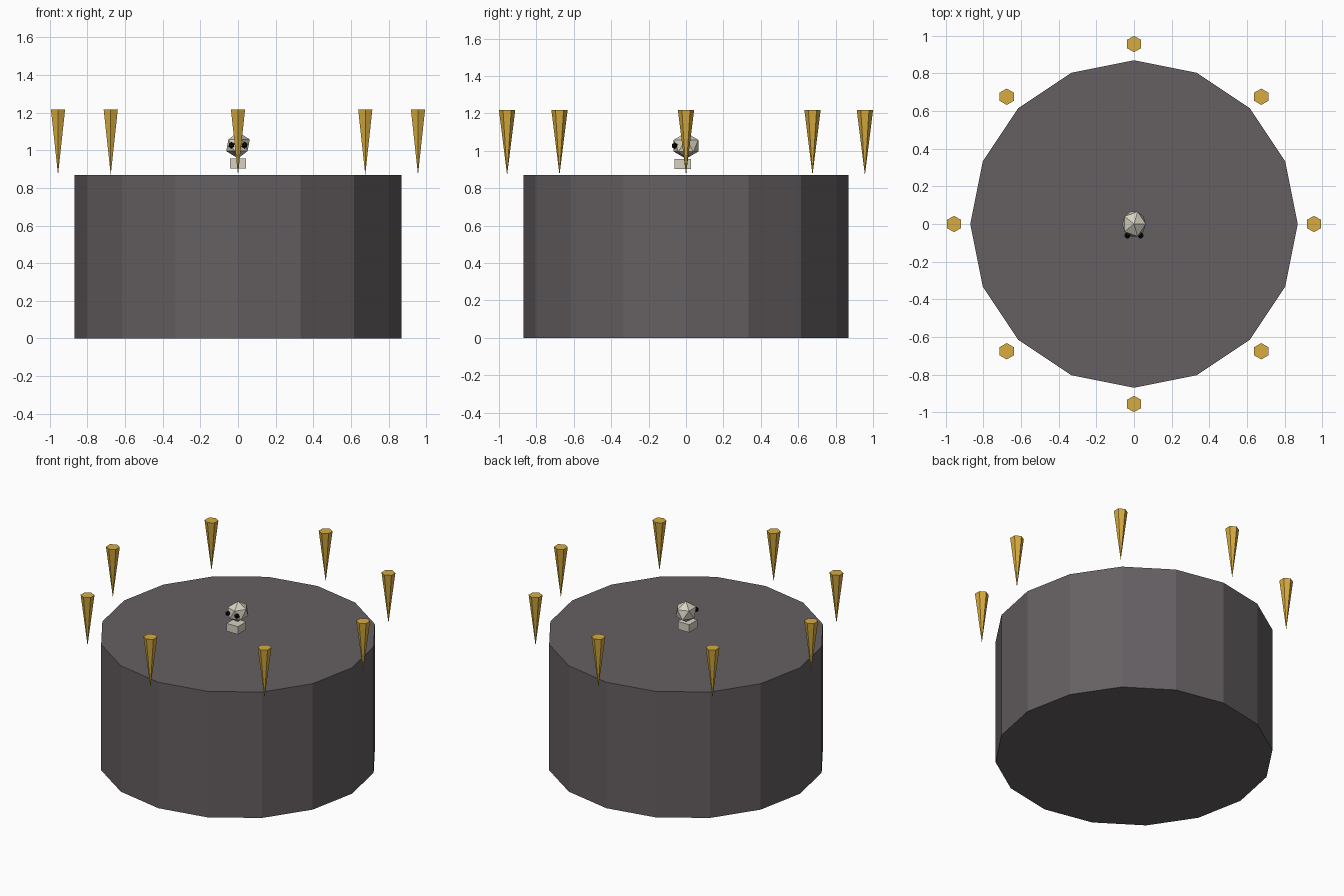
import bpy
import math

if "Cube" in bpy.data.objects:
    bpy.data.objects.remove(bpy.data.objects["Cube"])


def material(name, rgb):
    m = bpy.data.materials.new(name)
    m.diffuse_color = (*rgb, 1)
    m.use_nodes = True
    m.node_tree.nodes["Principled BSDF"].inputs["Base Color"].default_value = m.diffuse_color
    return m


stone = material("dark_stone", (0.13, 0.115, 0.122))
gold = material("gold", (0.68, 0.41, 0.05))
bone = material("bone", (0.68, 0.64, 0.53))
black = material("black", (0.004, 0.004, 0.004))


def finish(name, mat):
    ob = bpy.context.object
    ob.name = name
    ob.data.materials.append(mat)
    return ob


# Sixteen-sided drum
R = 0.87
bpy.ops.mesh.primitive_cylinder_add(vertices=16, radius=R, depth=R, location=(0, 0, R / 2))
finish("drum_base", stone)

# Ring of hovering six-sided spikes, points down
for i in range(8):
    a = i * math.tau / 8
    bpy.ops.mesh.primitive_cone_add(
        vertices=6, radius1=0, radius2=0.0435, depth=0.348,
        location=(0.9565 * math.cos(a), 0.9565 * math.sin(a), 1.0435))
    finish(f"spike_{i + 1}", gold)

# Skull: faceted cranium, box jaw, two eye sockets
bpy.ops.mesh.primitive_ico_sphere_add(subdivisions=1, radius=0.07, location=(0, 0, 1.027))
finish("cranium", bone).scale = (1, 1.1, 1)

bpy.ops.mesh.primitive_cube_add(size=1, location=(0, -0.0175, 0.93))
finish("jaw", bone).scale = (0.087, 0.09, 0.054)

for side, name in ((-1, "left"), (1, "right")):
    bpy.ops.mesh.primitive_ico_sphere_add(
        subdivisions=1, radius=0.0175, location=(side * 0.035, -0.061, 1.027))
    finish(f"eye_socket_{name}", black)
